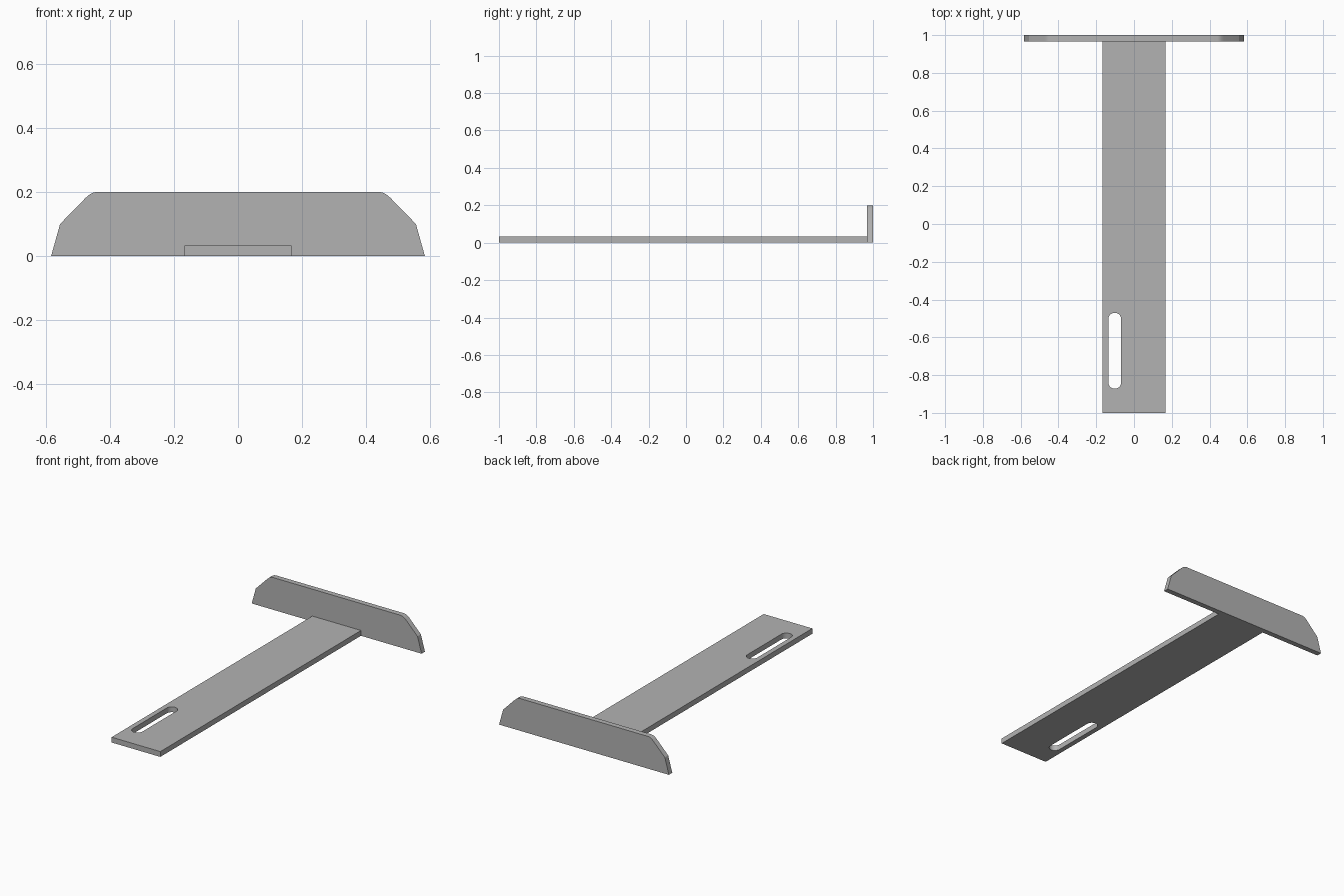
import bpy
import bmesh
from math import cos, sin, pi, radians
from mathutils import Vector

default = bpy.data.objects.get("Cube")
if default:
    bpy.data.objects.remove(default, do_unlink=True)

grey = bpy.data.materials.new("plain grey")
grey.use_nodes = True
colour = (0.45, 0.45, 0.45, 1)
grey.diffuse_color = colour
grey.node_tree.nodes["Principled BSDF"].inputs["Base Color"].default_value = colour


def prism(name, outline, depth):
    """Extrude a closed outline of 3D points along the depth vector."""
    bm = bmesh.new()
    face = bm.faces.new([bm.verts.new(p) for p in outline])
    ext = bmesh.ops.extrude_face_region(bm, geom=[face], use_keep_orig=True)
    verts = [v for v in ext["geom"] if isinstance(v, bmesh.types.BMVert)]
    bmesh.ops.translate(bm, vec=Vector(depth), verts=verts)
    bmesh.ops.recalc_face_normals(bm, faces=bm.faces[:])
    mesh = bpy.data.meshes.new(name)
    bm.to_mesh(mesh)
    bm.free()
    mesh.materials.append(grey)
    obj = bpy.data.objects.new(name, mesh)
    bpy.context.collection.objects.link(obj)
    return obj


def activate(obj):
    bpy.ops.object.select_all(action="DESELECT")
    obj.select_set(True)
    bpy.context.view_layer.objects.active = obj


thick = 0.033
half_width = 0.167
inner_y = 1 - thick

# Long flat blade
blade = prism("blade", [(-half_width, -1, 0), (half_width, -1, 0),
                        (half_width, inner_y, 0), (-half_width, inner_y, 0)],
              (0, 0, thick))

# Rounded slot near the front end, cut through the blade
slot_x, radius, steps = -0.102, 0.034, 16
slot = []
for centre_y, start in ((-0.504, 0), (-0.838, pi)):
    for i in range(steps + 1):
        a = start + pi * i / steps
        slot.append((slot_x + radius * cos(a), centre_y + radius * sin(a), -0.1))
cutter = prism("slot_cutter", slot, (0, 0, 0.3))
cutter.hide_render = True
cut = blade.modifiers.new("slot", "BOOLEAN")
cut.operation = "DIFFERENCE"
cut.solver = "EXACT"
cut.object = cutter
activate(blade)
bpy.ops.object.modifier_apply(modifier=cut.name)
bpy.data.objects.remove(cutter, do_unlink=True)

# Upright end plate: chamfered sides with softened upper corners
side = [(0.583, 0), (0.555, 0.1), (0.475, 0.182), (0.463, 0.192),
        (0.452, 0.198), (0.44, 0.2)]
profile = side + [(-x, z) for x, z in reversed(side)]
end_plate = prism("end_plate", [(x, inner_y, z) for x, z in profile], (0, thick, 0))

for part in (blade, end_plate):
    activate(part)
    bpy.ops.object.shade_smooth_by_angle(angle=radians(20))
